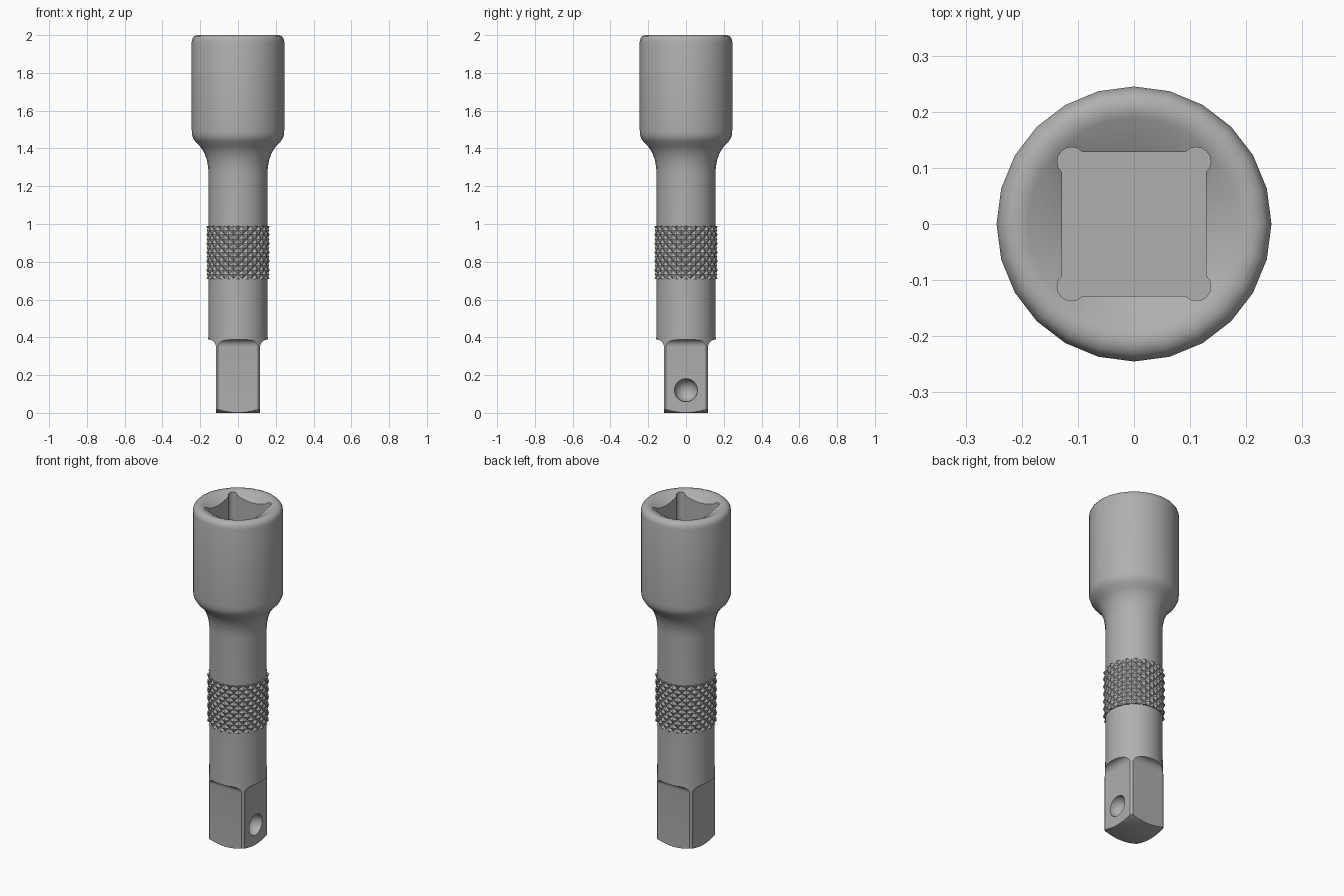
import bpy, bmesh
from math import sin, cos, pi, radians

if "Cube" in bpy.data.objects:
    bpy.data.objects.remove(bpy.data.objects["Cube"])

SIDES = 24
steel = bpy.data.materials.new("dark_steel")
steel.diffuse_color = (0.43, 0.43, 0.43, 1)
steel.use_nodes = True
steel.node_tree.nodes["Principled BSDF"].inputs["Base Color"].default_value = steel.diffuse_color


def make_object(name, bm):
    bmesh.ops.recalc_face_normals(bm, faces=bm.faces)
    mesh = bpy.data.meshes.new(name)
    bm.to_mesh(mesh)
    bm.free()
    mesh.materials.append(steel)
    obj = bpy.data.objects.new(name, mesh)
    bpy.context.collection.objects.link(obj)
    return obj


def loft(name, rings):
    """Join equal-length rings of points and cap both ends."""
    bm = bmesh.new()
    loops = [[bm.verts.new(p) for p in ring] for ring in rings]
    n = len(loops[0])
    for a, b in zip(loops, loops[1:]):
        for i in range(n):
            j = (i + 1) % n
            bm.faces.new((a[i], a[j], b[j], b[i]))
    bm.faces.new(loops[0][::-1])
    bm.faces.new(loops[-1])
    return make_object(name, bm)


def circle(r, z, n=SIDES):
    return [(r * cos(2 * pi * i / n), r * sin(2 * pi * i / n), z) for i in range(n)]


def square(h, z):
    return [(h, -h, z), (h, h, z), (-h, h, z), (-h, -h, z)]


def boolean(obj, tool, operation):
    mod = obj.modifiers.new(operation.lower(), 'BOOLEAN')
    mod.object, mod.operation, mod.solver = tool, operation, 'EXACT'
    bpy.context.view_layer.objects.active = obj
    bpy.ops.object.modifier_apply(modifier=mod.name)
    bpy.data.objects.remove(tool)


# Turned body: chamfered tip, shaft, flared neck, head, rounded rim, lead-in cone
profile = [(0.114, 0), (0.159, 0.018), (0.159, 0.35), (0.156, 0.45), (0.156, 1.27),
           (0.158, 1.30), (0.165, 1.34), (0.18, 1.38), (0.202, 1.413),
           (0.225, 1.435), (0.238, 1.455), (0.244, 1.475), (0.245, 1.50),
           (0.245, 1.965), (0.241, 1.982), (0.232, 1.994), (0.218, 2.0),
           (0.203, 2.0), (0.19, 1.996), (0.12, 1.957)]
body = loft("extension_bar_body", [circle(r, z) for r, z in profile])

# Square drive: keep only what lies inside a square blank with a filleted shoulder
blank = [square(0.117, -0.1)]
for k in range(7):
    a = k * pi / 12
    blank.append(square(0.155 - 0.038 * cos(a), 0.35 + 0.038 * sin(a)))
blank += [square(0.5, 0.388), square(0.5, 2.2)]
boolean(body, loft("drive_blank", blank), 'INTERSECT')

# Square socket with round corner reliefs
outline = []
for q in range(4):
    for k in range(9):
        a = radians(-49 + 188 * k / 8)
        x, y = 0.111 + 0.026 * cos(a), 0.111 + 0.026 * sin(a)
        c, s = cos(q * pi / 2), sin(q * pi / 2)
        outline.append((x * c - y * s, x * s + y * c))
socket = loft("socket_cutter", [[(x, y, z) for x, y in outline] for z in (1.56, 2.1)])
boolean(body, socket, 'DIFFERENCE')

# Round detent pocket in the right face of the drive
bm = bmesh.new()
bmesh.ops.create_uvsphere(bm, u_segments=24, v_segments=16, radius=0.061)
bmesh.ops.translate(bm, verts=bm.verts, vec=(0.117, 0, 0.12))
boolean(body, make_object("detent_cutter", bm), 'DIFFERENCE')

bpy.ops.object.select_all(action='DESELECT')
body.select_set(True)
bpy.context.view_layer.objects.active = body
bpy.ops.object.shade_smooth_by_angle(angle=radians(32))

# Knurled grip: checker of high and low points, split along the grooves
COLS, ROWS = 40, 12
bm = bmesh.new()
grid = []
for j in range(ROWS + 1):
    row = []
    for i in range(COLS):
        r = 0.168 if (i + j) % 2 == 0 else 0.156
        a = 2 * pi * i / COLS
        row.append(bm.verts.new((r * cos(a), r * sin(a), 0.71 + 0.28 * j / ROWS)))
    grid.append(row)
for j in range(ROWS):
    for i in range(COLS):
        n = (i + 1) % COLS
        a, b, c, d = grid[j][i], grid[j][n], grid[j + 1][n], grid[j + 1][i]
        if (i + j) % 2 == 0:
            bm.faces.new((a, b, d))
            bm.faces.new((b, c, d))
        else:
            bm.faces.new((a, b, c))
            bm.faces.new((a, c, d))
bm.faces.new(grid[0][::-1])
bm.faces.new(grid[-1])
make_object("knurled_grip", bm)
